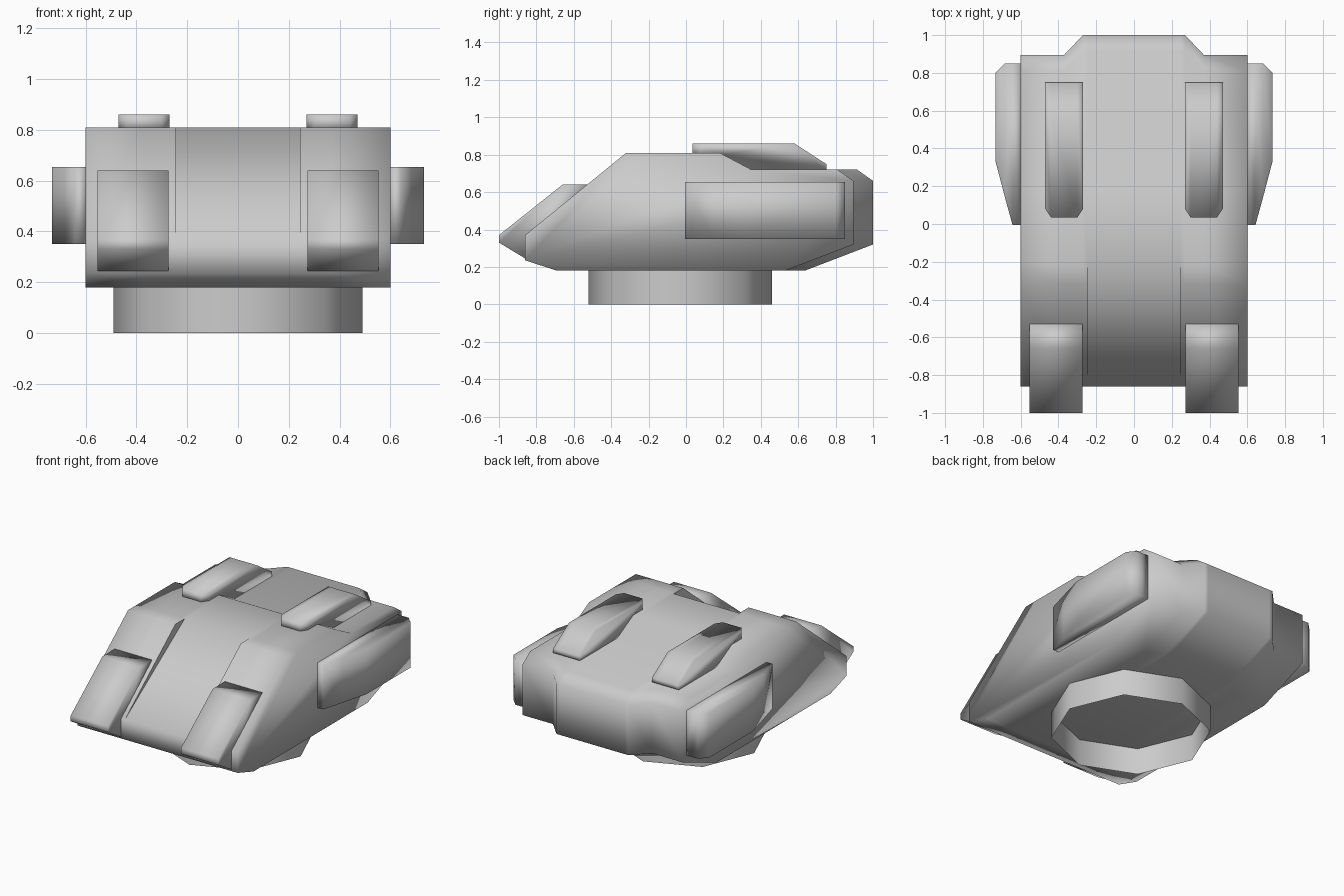
import bpy, bmesh, math

if "Cube" in bpy.data.objects:
    bpy.data.objects.remove(bpy.data.objects["Cube"])


def loft(name, stations, mirror=False):
    """Skin a list of (x, [(y, z), ...]) sections; coincident points are shared."""
    bm = bmesh.new()
    found = {}

    def vert(x, p):
        key = (round(x, 4), round(p[0], 4), round(p[1], 4))
        if key not in found:
            found[key] = bm.verts.new(key)
        return found[key]

    def face(verts, smooth=True):
        verts = list(dict.fromkeys(verts))
        if len(verts) > 2:
            bm.faces.new(verts).smooth = smooth

    for (xa, a), (xb, b) in zip(stations, stations[1:]):
        n = len(a)
        for i in range(n):
            j = (i + 1) % n
            face([vert(xa, a[i]), vert(xa, a[j]), vert(xb, b[j]), vert(xb, b[i])],
                 xa != xb)
    for x, pts in (stations[0], stations[-1]):
        face([vert(x, p) for p in pts])
    bmesh.ops.recalc_face_normals(bm, faces=bm.faces)
    mesh = bpy.data.meshes.new(name)
    bm.to_mesh(mesh)
    bm.free()
    obj = bpy.data.objects.new(name, mesh)
    bpy.context.collection.objects.link(obj)
    if mirror:
        obj.modifiers.new("Mirror", 'MIRROR')
    return obj


# Hull: side profile with a rear bulge and a wedge-shaped front recess
def hull_section(bulge=0.0, recess=False):
    return [(-0.86, 0.37), (-0.86, 0.235), (-0.69, 0.18), (0.53 + bulge, 0.18),
            (0.895 + bulge, 0.32), (0.895 + bulge, 0.66), (0.81 + bulge, 0.72),
            (0.35, 0.72), (0.18, 0.81), (-0.22, 0.81),
            (-0.22 if recess else -0.32, 0.81)]


half = [(0.6, hull_section()), (0.37, hull_section()), (0.27, hull_section(0.105)),
        (0.245, hull_section(0.105)), (0.245, hull_section(0.105, True))]
loft("hull", [(-x, s) for x, s in half] + half[::-1])

# Front pods lying on the sloped nose
nose = [(-1.0, 0.37), (-1.0, 0.33), (-0.86, 0.245), (-0.82, 0.245),
        (-0.52, 0.64), (-0.66, 0.64)]
loft("front_pods", [(0.273, nose), (0.553, nose)], mirror=True)


# Roof pods with chamfered front corners
def roof_section(front):
    return [(front, 0.80), (front, 0.86), (0.58, 0.86), (0.75, 0.75),
            (0.75, 0.715), (0.35, 0.715), (0.18, 0.80)]


loft("roof_pods", [(x, roof_section(f)) for x, f in
                   ((0.27, 0.08), (0.30, 0.035), (0.44, 0.035), (0.47, 0.08))],
     mirror=True)


# Side pods tapering toward the front
def side_section(y0, y1):
    return [(y0, 0.35), (y1, 0.35), (y1, 0.655), (y0, 0.655)]


loft("side_pods", [(x, side_section(a, b)) for x, a, b in
                   ((0.6, -0.005, 0.85), (0.643, -0.005, 0.85),
                    (0.683, 0.14, 0.85), (0.733, 0.33, 0.80))], mirror=True)

# Open eight-sided mounting ring
bpy.ops.mesh.primitive_cylinder_add(vertices=8, radius=0.49, depth=0.18,
                                    end_fill_type='NOTHING',
                                    location=(0, -0.03, 0.09))
ring = bpy.context.object
ring.name = "mounting_ring"
bpy.ops.object.shade_smooth_by_angle(angle=math.radians(50))
